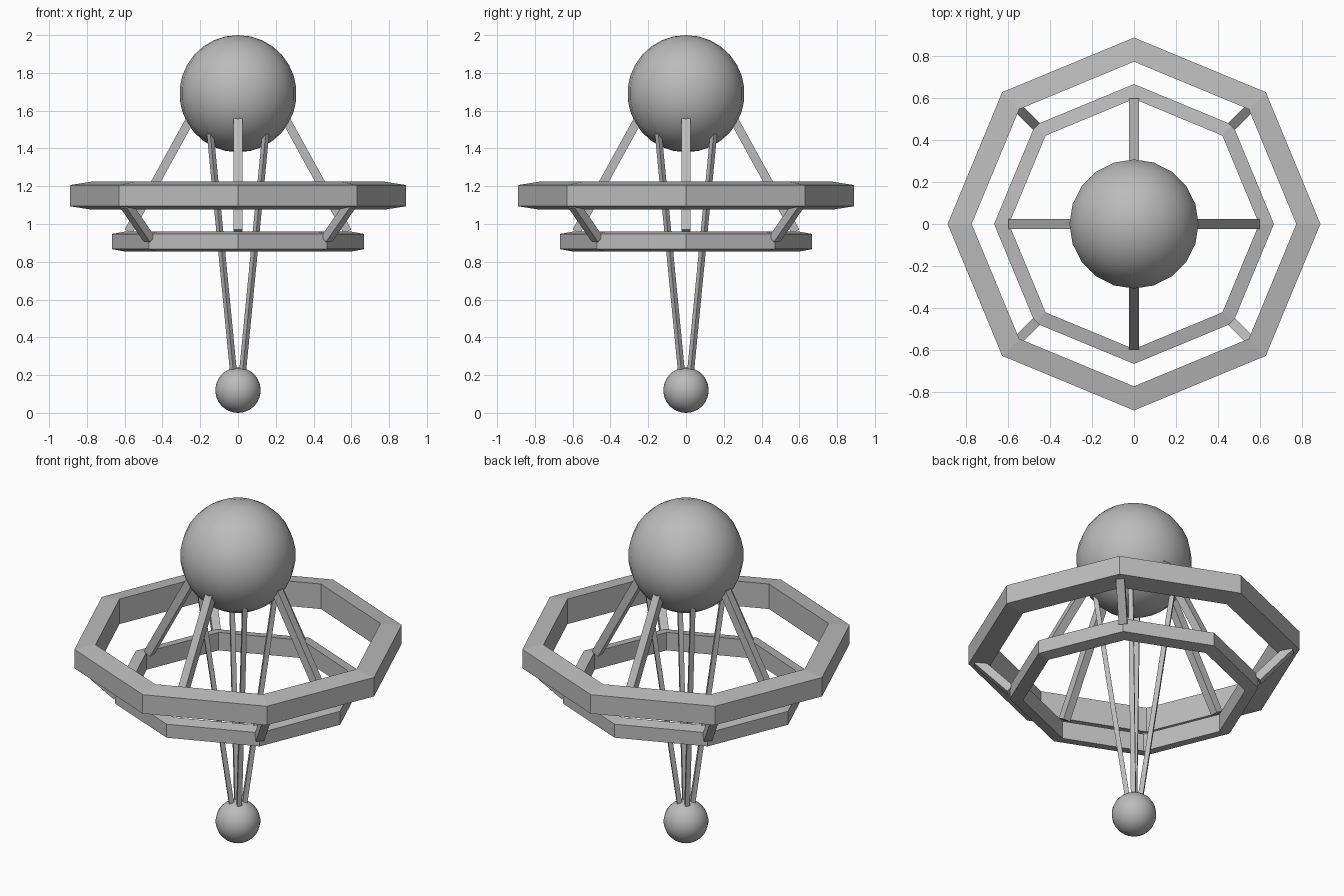
import bpy
import bmesh
from math import cos, sin, pi
from mathutils import Vector

cube = bpy.data.objects.get("Cube")
if cube:
    bpy.data.objects.remove(cube, do_unlink=True)

grey = bpy.data.materials.new("plain grey")
grey.use_nodes = True
GREY = (0.5, 0.5, 0.5, 1)
grey.diffuse_color = GREY
grey.node_tree.nodes["Principled BSDF"].inputs["Base Color"].default_value = GREY


def add_object(name, bm, smooth=False):
    bmesh.ops.recalc_face_normals(bm, faces=bm.faces)
    for face in bm.faces:
        face.smooth = smooth
    mesh = bpy.data.meshes.new(name)
    bm.to_mesh(mesh)
    bm.free()
    mesh.materials.append(grey)
    obj = bpy.data.objects.new(name, mesh)
    bpy.context.collection.objects.link(obj)
    return obj


def ball(name, radius, z):
    bm = bmesh.new()
    bmesh.ops.create_uvsphere(bm, u_segments=20, v_segments=15, radius=radius)
    bmesh.ops.translate(bm, verts=bm.verts, vec=(0, 0, z))
    add_object(name, bm, smooth=True)


def octagon_ring(name, inner, outer, z, inner_half, outer_half):
    """Eight-sided band, slightly taller on its inner side."""
    profile = [(inner, -inner_half), (outer, -outer_half),
               (outer, outer_half), (inner, inner_half)]
    bm = bmesh.new()
    loops = [[bm.verts.new((r * cos(i * pi / 4), r * sin(i * pi / 4), z + h))
              for r, h in profile] for i in range(8)]
    for i in range(8):
        a, b = loops[i], loops[(i + 1) % 8]
        for j in range(4):
            k = (j + 1) % 4
            bm.faces.new((a[j], b[j], b[k], a[k]))
    add_object(name, bm)


def strut(name, start, end, width, angle):
    """Square bar between two (radius, height) points at a given heading."""
    out = Vector((cos(angle), sin(angle), 0))
    side = Vector((-sin(angle), cos(angle), 0)) * width / 2
    up = Vector((0, 0, 1))
    p, q = (out * r + up * h for r, h in (start, end))
    normal = (q - p).cross(side).normalized() * width / 2
    corners = (side + normal, normal - side, -side - normal, side - normal)
    bm = bmesh.new()
    a = [bm.verts.new(p + c) for c in corners]
    b = [bm.verts.new(q + c) for c in corners]
    for j in range(4):
        k = (j + 1) % 4
        bm.faces.new((a[j], a[k], b[k], b[j]))
    bm.faces.new(a)
    bm.faces.new(b)
    add_object(name, bm)


# Balls at top and bottom
ball("upper_ball", 0.31, 1.69)
ball("lower_ball", 0.12, 0.12)

# Two octagonal rings
octagon_ring("large_ring", 0.775, 0.89, 1.15, 0.074, 0.056)
octagon_ring("small_ring", 0.597, 0.668, 0.907, 0.053, 0.04)

# Struts repeated around the axis
for i in range(4):
    straight = i * pi / 2
    diagonal = straight + pi / 4
    strut(f"ball_strut_{i + 1}", (0.2, 1.65), (0.58, 0.96), 0.046, straight)
    strut(f"ring_strut_{i + 1}", (0.664, 0.92), (0.84, 1.10), 0.046, diagonal)
    strut(f"thin_leg_{i + 1}", (0.021, 0.12), (0.224, 1.6), 0.026, diagonal)
